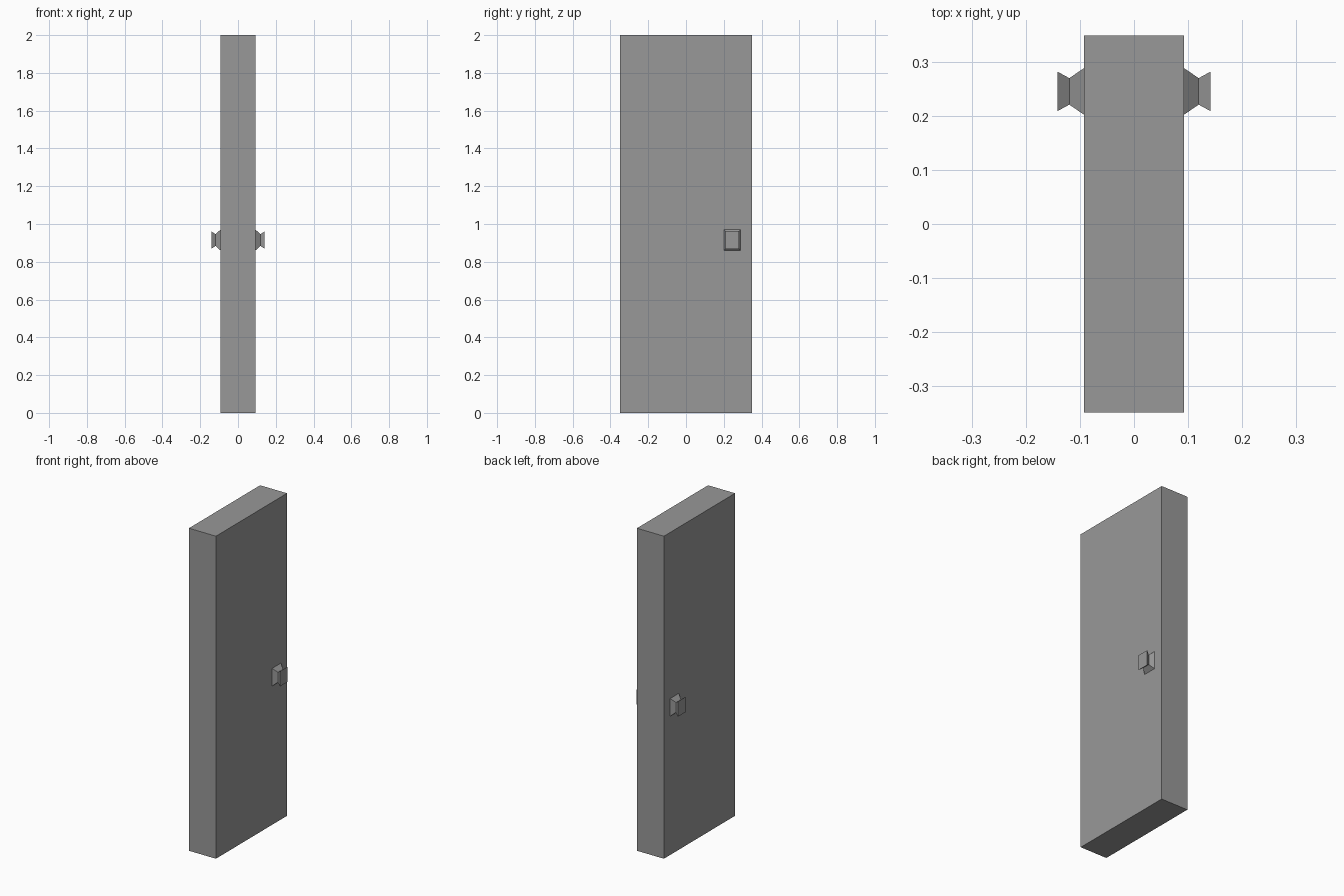
import bpy, bmesh

if "Cube" in bpy.data.objects:
    bpy.data.objects.remove(bpy.data.objects["Cube"])

# Dark grey paint
paint = bpy.data.materials.new("dark_grey")
paint.diffuse_color = (0.315, 0.315, 0.315, 1)
paint.use_nodes = True
paint.node_tree.nodes["Principled BSDF"].inputs["Base Color"].default_value = paint.diffuse_color

def add_object(name, bm):
    bmesh.ops.recalc_face_normals(bm, faces=bm.faces[:])
    me = bpy.data.meshes.new(name)
    bm.to_mesh(me)
    bm.free()
    me.materials.append(paint)
    ob = bpy.data.objects.new(name, me)
    bpy.context.collection.objects.link(ob)
    return ob

# Door slab
W, D, H = 0.185, 0.697, 2.0
bm = bmesh.new()
bmesh.ops.create_cube(bm, size=1)
for v in bm.verts:
    v.co = (v.co.x * W, v.co.y * D, (v.co.z + 0.5) * H)
add_object("door_slab", bm)

# Square knob lofted from sections: x, half depth, half height
KY, KZ = 0.245, 0.915
SECTIONS = [(W / 2, 0.043, 0.055), (0.1195, 0.0245, 0.031), (0.1415, 0.0365, 0.047)]

def knob(name, side):
    bm = bmesh.new()
    rings = [[bm.verts.new((side * x, KY + sy * hy, KZ + sz * hz))
              for sy, sz in ((-1, -1), (1, -1), (1, 1), (-1, 1))]
             for x, hy, hz in SECTIONS]
    for a, b in zip(rings, rings[1:]):
        for i in range(4):
            j = (i + 1) % 4
            bm.faces.new((a[i], a[j], b[j], b[i]))
    bm.faces.new(rings[-1])
    add_object(name, bm)

knob("knob_right", 1)
knob("knob_left", -1)
